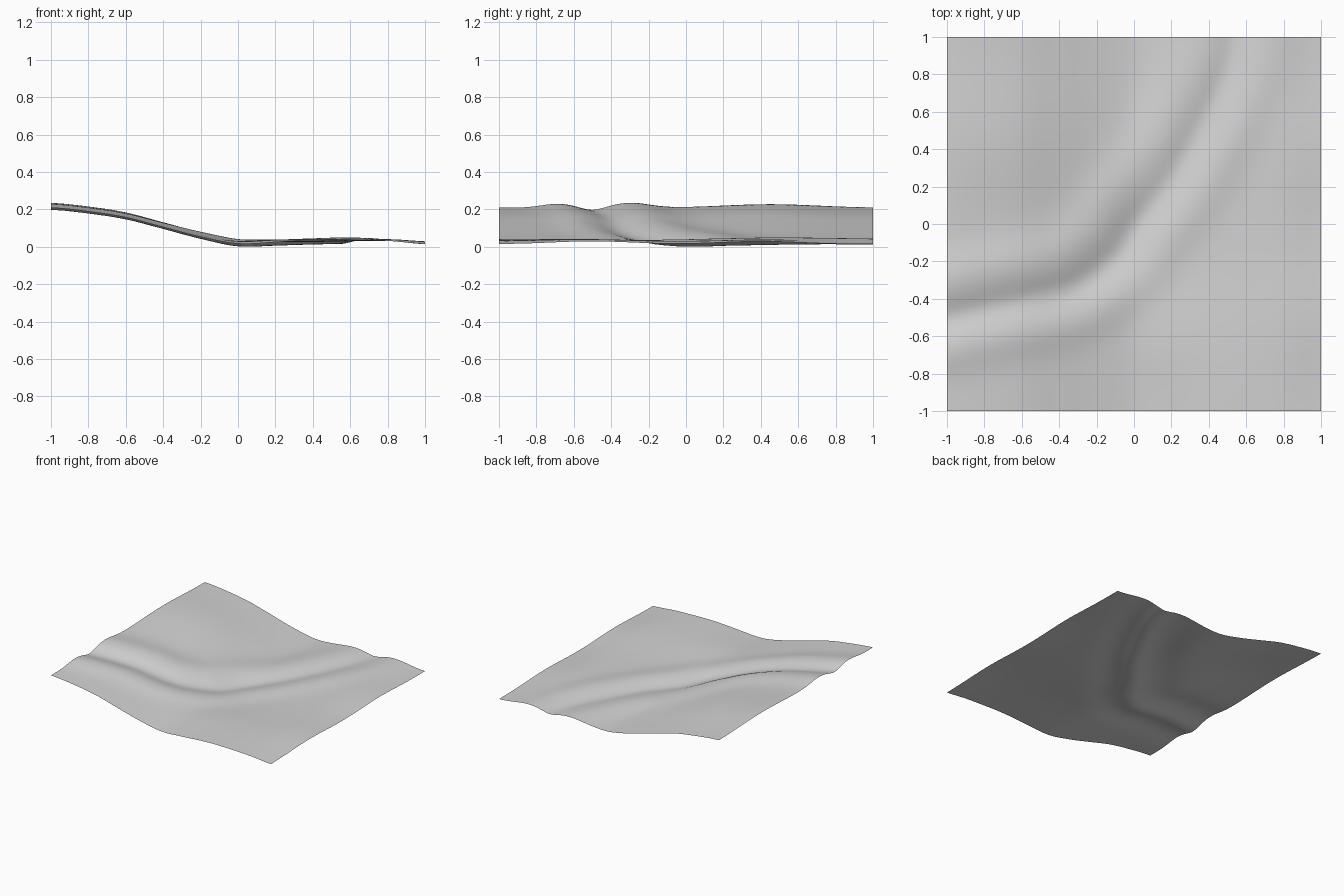
import bpy
import bmesh
from math import exp, floor
from mathutils import Vector

cube = bpy.data.objects.get("Cube")
if cube:
    bpy.data.objects.remove(cube, do_unlink=True)

CELLS = 72


def spline(points, t):
    """Smooth curve through evenly timed values or vectors."""
    last = len(points) - 1
    i = min(max(floor(t), 0), last - 1)
    u = t - i
    a, b = points[max(i - 1, 0)], points[i]
    c, d = points[i + 1], points[min(i + 2, last)]
    return 0.5 * (2 * b + (c - a) * u + (2 * a - 5 * b + 4 * c - d) * u ** 2
                  + (3 * b - a - 3 * c + d) * u ** 3)


def bell(distance, width):
    return exp(-(distance / width) ** 2)


# General fall of the land from the high side to the plain
fall = [.21, .19, .158, .105, .052, .014, .018, .025, .03, .03, .015]

# Winding valley floor, from the high side to the back
bends = [Vector(p) for p in ((-1.25, -.56), (-1, -.5), (-.7, -.43), (-.35, -.35),
                             (-.12, -.19), (.02, 0), (.2, .24), (.36, .52),
                             (.49, .8), (.54, 1), (.58, 1.25))]
STEPS = 12
valley = [spline(bends, k / STEPS) for k in range((len(bends) - 1) * STEPS + 1)]

# Broad swells: x, y, height, width along x, width along y
swells = [(-.75, .45, .024, .5, .36),
          (.15, -.62, .02, .45, .3),
          (.45, -1, .012, .25, .3),
          (1, .4, .015, .3, .3),
          (1, -.5, .015, .3, .3)]


def side_of_valley(p):
    """Signed distance to the valley, positive on the uphill side."""
    k = min(range(len(valley)), key=lambda n: (valley[n] - p).length_squared)
    along = valley[min(k + 1, len(valley) - 1)] - valley[max(k - 1, 0)]
    away = p - valley[k]
    across = along.x * away.y - along.y * away.x
    return away.length if across > 0 else -away.length


def height(x, y):
    z = spline(fall, (x + 1) * 5)
    for sx, sy, rise, wx, wy in swells:
        z += rise * bell(x - sx, wx) * bell(y - sy, wy)
    s = side_of_valley(Vector((x, y)))
    fade = 1 - .6 * max(0, y - .4)
    z += .026 * fade * bell(s - .2, .14)      # uphill bluff
    z += .021 * fade * bell(s + .18, .12)     # low outer bank
    z -= .017 * bell(s, .08)                  # channel
    return z


# Terrain sheet
bm = bmesh.new()
bmesh.ops.create_grid(bm, x_segments=CELLS, y_segments=CELLS, size=1)
for v in bm.verts:
    v.co.z = height(v.co.x, v.co.y)
lowest = min(v.co.z for v in bm.verts)
bmesh.ops.translate(bm, verts=bm.verts, vec=(0, 0, -lowest))
for f in bm.faces:
    f.smooth = True
mesh = bpy.data.meshes.new("terrain")
bm.to_mesh(mesh)
bm.free()
terrain = bpy.data.objects.new("terrain", mesh)
bpy.context.collection.objects.link(terrain)

# Plain grey ground
grey = bpy.data.materials.new("light_grey")
grey.use_nodes = True
colour = (.65, .65, .65, 1)
grey.diffuse_color = colour
grey.node_tree.nodes["Principled BSDF"].inputs["Base Color"].default_value = colour
mesh.materials.append(grey)
